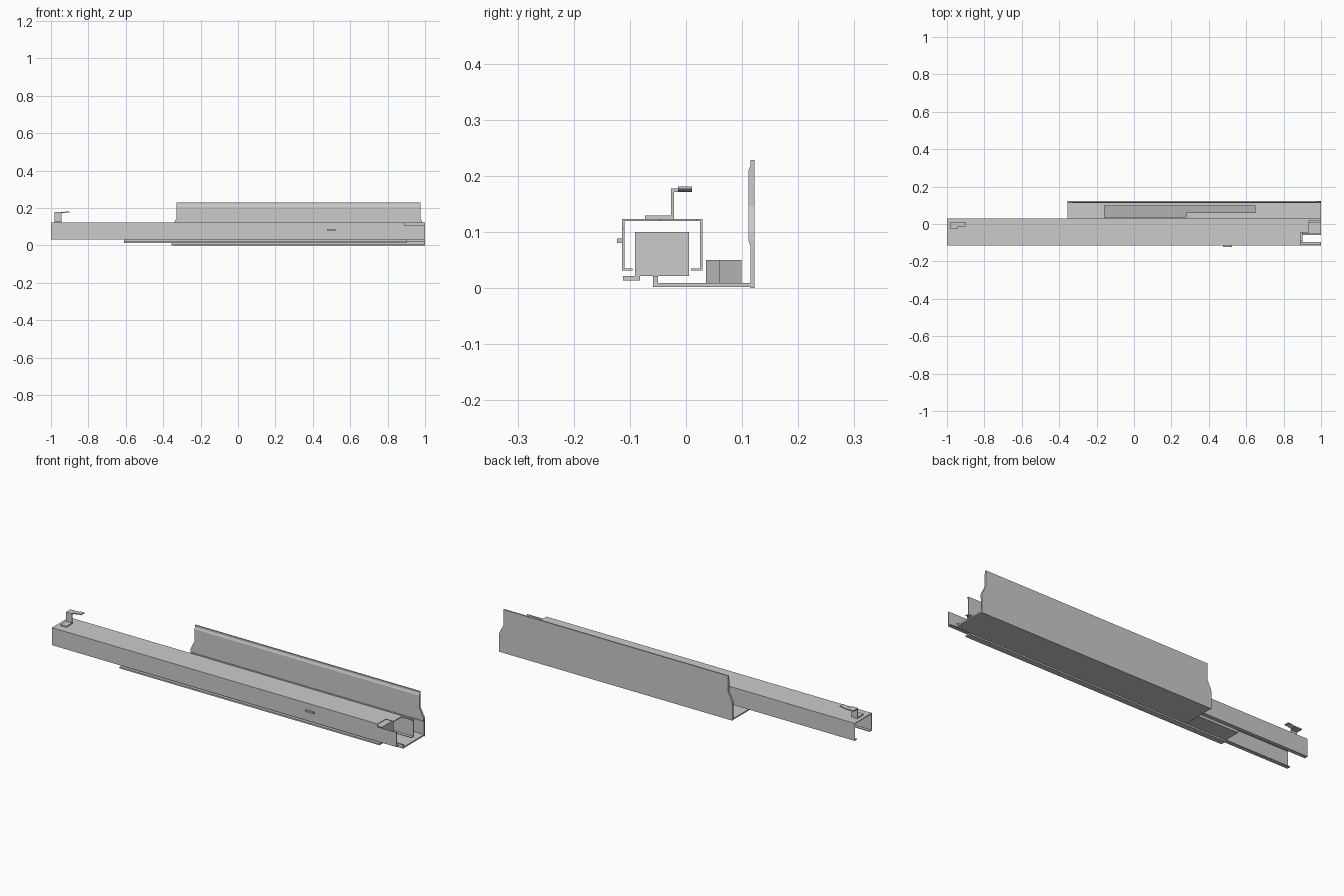
import bpy, bmesh

if "Cube" in bpy.data.objects:
    bpy.data.objects.remove(bpy.data.objects["Cube"])


def finish(name, bm, grey=None):
    bmesh.ops.recalc_face_normals(bm, faces=bm.faces)
    mesh = bpy.data.meshes.new(name)
    bm.to_mesh(mesh)
    bm.free()
    obj = bpy.data.objects.new(name, mesh)
    bpy.context.collection.objects.link(obj)
    if grey is not None:
        mat = bpy.data.materials.new(name + "_grey")
        mat.diffuse_color = (grey, grey, grey, 1)
        mat.use_nodes = True
        mat.node_tree.nodes["Principled BSDF"].inputs["Base Color"].default_value = mat.diffuse_color
        mesh.materials.append(mat)
    return obj


def loft(name, loops):
    """Bridge matching closed loops and cap both ends."""
    bm = bmesh.new()
    rings = [[bm.verts.new(p) for p in loop] for loop in loops]
    n = len(rings[0])
    for a, b in zip(rings, rings[1:]):
        for i in range(n):
            j = (i + 1) % n
            bm.faces.new((a[i], a[j], b[j], b[i]))
    bm.faces.new(rings[0])
    bm.faces.new(rings[-1])
    return finish(name, bm)


def extrude_x(name, profile, x0, x1):
    """Extrude a (y, z) cross-section along x."""
    return loft(name, [[(x, y, z) for y, z in profile] for x in (x0, x1)])


def extrude_z(name, outline, z0, z1, grey=None):
    """Extrude an (x, y) outline along z."""
    obj = loft(name, [[(x, y, z) for x, y in outline] for z in (z0, z1)])
    if grey is not None:
        mat = bpy.data.materials.new(name + "_grey")
        mat.diffuse_color = (grey, grey, grey, 1)
        mat.use_nodes = True
        mat.node_tree.nodes["Principled BSDF"].inputs["Base Color"].default_value = mat.diffuse_color
        obj.data.materials.append(mat)
    return obj


def box(name, x0, x1, y0, y1, z0, z1):
    return extrude_x(name, [(y0, z0), (y1, z0), (y1, z1), (y0, z1)], x0, x1)


# Outer C-channel rail
YF, YB, ZB, ZT, T = -0.114, 0.029, 0.031, 0.123, 0.004
front_lip = [(-0.095, ZB), (-0.095, ZB + T), (YF + T, ZB + T)]
back_lip = [(YB - T, ZB + T), (0.009, ZB + T), (0.009, ZB)]
extrude_x("outer_rail",
          [(YF, ZB)] + front_lip + [(YF + T, ZT - T), (YB - T, ZT - T)]
          + back_lip + [(YB, ZB), (YB, ZT), (YF, ZT)], -1, 0.89)

# Notched end of the outer rail
extrude_x("rail_end_front_wall",
          [(YF, ZB)] + front_lip + [(YF + T, 0.107), (YF, 0.107)], 0.89, 1)
for name, x0, x1, edge in (("rail_end_wide", 0.89, 0.935, -0.045),
                           ("rail_end_narrow", 0.935, 1, 0.019)):
    extrude_x(name, [(edge, ZT), (edge, ZT - T), (YB - T, ZT - T)]
              + back_lip + [(YB, ZB), (YB, ZT)], x0, x1)

# Middle rail with its side flange
extrude_x("middle_rail",
          [(-0.091, 0.021), (-0.112, 0.021), (-0.112, 0.013), (-0.082, 0.013),
           (-0.082, 0.021), (0.005, 0.021), (0.005, 0.100), (-0.091, 0.100)],
          -0.61, 0.90)

# Drawer base plate with upturned lip
extrude_x("base_plate",
          [(-0.059, 0.002), (0.115, 0.002), (0.115, 0.009), (-0.050, 0.009),
           (-0.050, 0.021), (-0.059, 0.021)], -0.355, 1)

# Upright side panel: rows of z, inner y, left x, right x
rows = [(0.0, 0.115, -0.355, 1), (0.075, 0.115, -0.355, 1),
        (0.085, 0.111, -0.355, 1), (0.10, 0.111, -0.352, 0.998),
        (0.145, 0.111, -0.33, 0.975), (0.208, 0.111, -0.33, 0.975),
        (0.218, 0.115, -0.33, 0.975), (0.228, 0.115, -0.33, 0.975)]
loft("side_panel", [[(a, yi, z), (b, yi, z), (b, 0.122, z), (a, 0.122, z)]
                    for z, yi, a, b in rows])

# Damper housing, stepped narrower to the right
extrude_z("damper_housing",
          [(-0.16, 0.036), (0.28, 0.036), (0.28, 0.060), (0.65, 0.060),
           (0.65, 0.099), (-0.16, 0.099)], 0.009, 0.05, 0.45)

# Bent hook bracket on top of the rail
extrude_x("hook_bracket",
          [(-0.073, 0.123), (-0.021, 0.123), (-0.021, 0.171), (0.011, 0.171),
           (0.011, 0.177), (-0.027, 0.177), (-0.027, 0.129), (-0.073, 0.129)],
          -0.98, -0.945)
loft("hook_tongue", [[(x, -0.014, z), (x, 0.011, z), (x, 0.011, z + 0.005),
                      (x, -0.014, z + 0.005)]
                     for x, z in ((-0.945, 0.172), (-0.93, 0.172),
                                  (-0.92, 0.176), (-0.90, 0.176))])

# Small stop peg on the front face
box("stop_peg", 0.475, 0.525, -0.123, YF, 0.080, 0.088)
